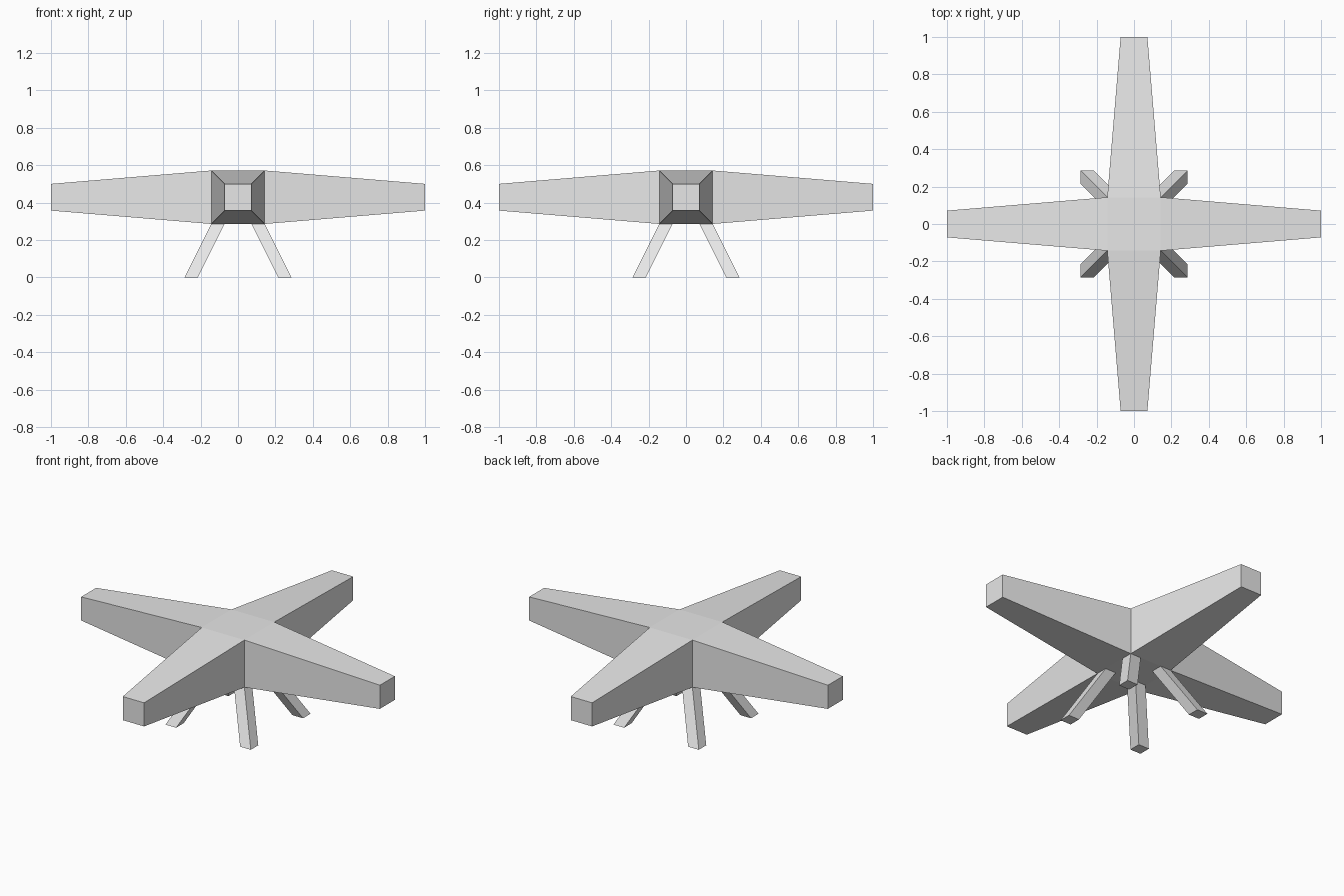
import bpy, bmesh
from mathutils import Vector

if "Cube" in bpy.data.objects:
    bpy.data.objects.remove(bpy.data.objects["Cube"])

U = 1 / 7            # base module: hub half-width
HUB_Z = 3 * U        # height of the hub centre

grey = bpy.data.materials.new("light grey")
grey.diffuse_color = (0.8, 0.8, 0.8, 1)
grey.use_nodes = True
grey.node_tree.nodes["Principled BSDF"].inputs["Base Color"].default_value = grey.diffuse_color


def add_object(name, bm):
    bmesh.ops.recalc_face_normals(bm, faces=bm.faces)
    mesh = bpy.data.meshes.new(name)
    bm.to_mesh(mesh)
    bm.free()
    mesh.materials.append(grey)
    obj = bpy.data.objects.new(name, mesh)
    bpy.context.collection.objects.link(obj)
    return obj


# Cross body: cube hub with four tapered arms extruded from its sides
bm = bmesh.new()
bmesh.ops.create_cube(bm, size=2 * U)
sides = [f for f in bm.faces if abs(f.normal.z) < 0.5]
for face in sides:
    axis = face.normal.copy()
    tip = bmesh.ops.extrude_discrete_faces(bm, faces=[face])["faces"][0]
    for v in tip.verts:
        across = v.co - axis * v.co.dot(axis)
        v.co = axis + across * 0.5
bmesh.ops.remove_doubles(bm, verts=bm.verts, dist=1e-5)
bmesh.ops.translate(bm, verts=bm.verts, vec=(0, 0, HUB_Z))
add_object("cross_body", bm)

# Splayed legs: square bars sheared diagonally outward to the ground
for name, sx, sy in (("front_left_leg", -1, -1), ("front_right_leg", 1, -1),
                     ("back_left_leg", -1, 1), ("back_right_leg", 1, 1)):
    bm = bmesh.new()
    bmesh.ops.create_cube(bm, size=1)
    for v in bm.verts:
        centre = 0.75 * U if v.co.z > 0 else 1.75 * U
        z = 2 * U if v.co.z > 0 else 0
        v.co = Vector((sx * centre + v.co.x * U / 2, sy * centre + v.co.y * U / 2, z))
    add_object(name, bm)
